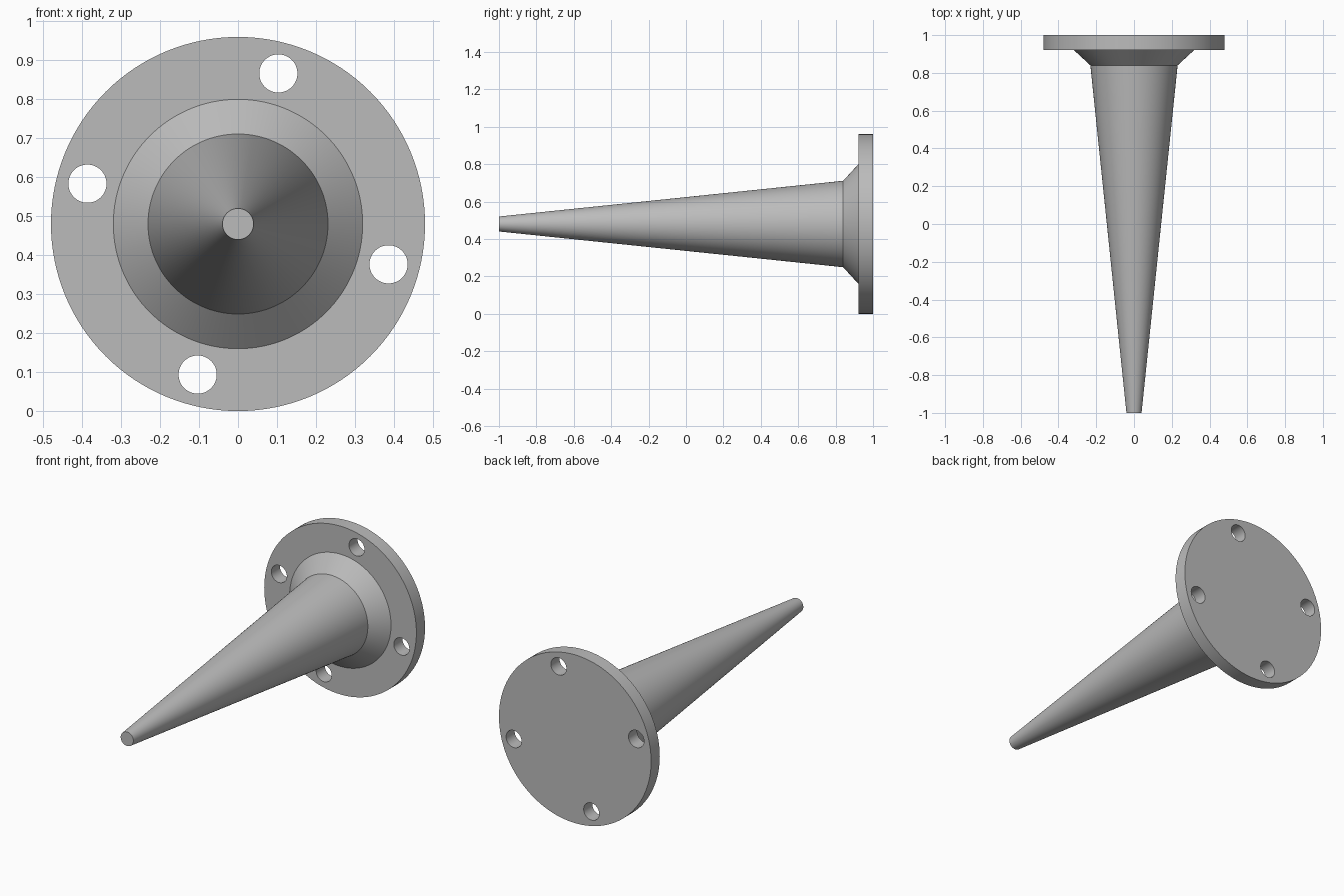
import bpy, bmesh, math
from mathutils import Matrix, Vector

cube = bpy.data.objects.get("Cube")
if cube:
    bpy.data.objects.remove(cube, do_unlink=True)

SEGMENTS = 128
AXIS_Z = 0.48        # height of the centre line
FLANGE_FRONT = 0.922

grey = bpy.data.materials.new("plain_grey")
grey.use_nodes = True
colour = (0.5, 0.5, 0.5, 1)
grey.diffuse_color = colour
grey.node_tree.nodes["Principled BSDF"].inputs["Base Color"].default_value = colour


def turned(name, profile, x=0, z=AXIS_Z, segments=SEGMENTS, cap_back=True):
    """Turn (radius, y) points, listed back to front, around a y axis."""
    bm = bmesh.new()
    rings = []
    for radius, y in profile:
        rings.append([bm.verts.new((x + radius * math.cos(a), y, z + radius * math.sin(a)))
                      for a in (math.tau * i / segments for i in range(segments))])
    for back, front in zip(rings, rings[1:]):
        for i in range(segments):
            j = (i + 1) % segments
            bm.faces.new((back[i], back[j], front[j], front[i]))
    bm.faces.new(rings[-1])
    if cap_back:
        bm.faces.new(rings[0][::-1])
    bmesh.ops.recalc_face_normals(bm, faces=bm.faces)
    mesh = bpy.data.meshes.new(name)
    bm.to_mesh(mesh)
    bm.free()
    mesh.materials.append(grey)
    obj = bpy.data.objects.new(name, mesh)
    bpy.context.collection.objects.link(obj)
    return obj


def activate(obj):
    bpy.ops.object.select_all(action='DESELECT')
    obj.select_set(True)
    bpy.context.view_layer.objects.active = obj


# Mounting flange
flange = turned("flange", [(0.48, 1.0), (0.48, FLANGE_FRONT)])

# Four bolt holes, slightly rotated off the vertical
for i in range(4):
    angle = math.radians(75 + 90 * i)
    cutter = turned("bolt_hole_cutter", [(0.049, 1.1), (0.049, 0.8)],
                    0.4 * math.cos(angle), AXIS_Z + 0.4 * math.sin(angle), 48)
    cutter.hide_render = True
    activate(flange)
    hole = flange.modifiers.new("bolt_hole", 'BOOLEAN')
    hole.operation = 'DIFFERENCE'
    hole.solver = 'EXACT'
    hole.object = cutter
    bpy.ops.object.modifier_apply(modifier=hole.name)
    bpy.data.objects.remove(cutter, do_unlink=True)

# Flared collar and long tapering spike in one turned piece
spike = turned("collar_and_spike",
               [(0.32, FLANGE_FRONT), (0.231, 0.84), (0.04, -1.0)], cap_back=False)

for part in (flange, spike):
    activate(part)
    bpy.ops.object.shade_smooth_by_angle(angle=math.radians(30))
